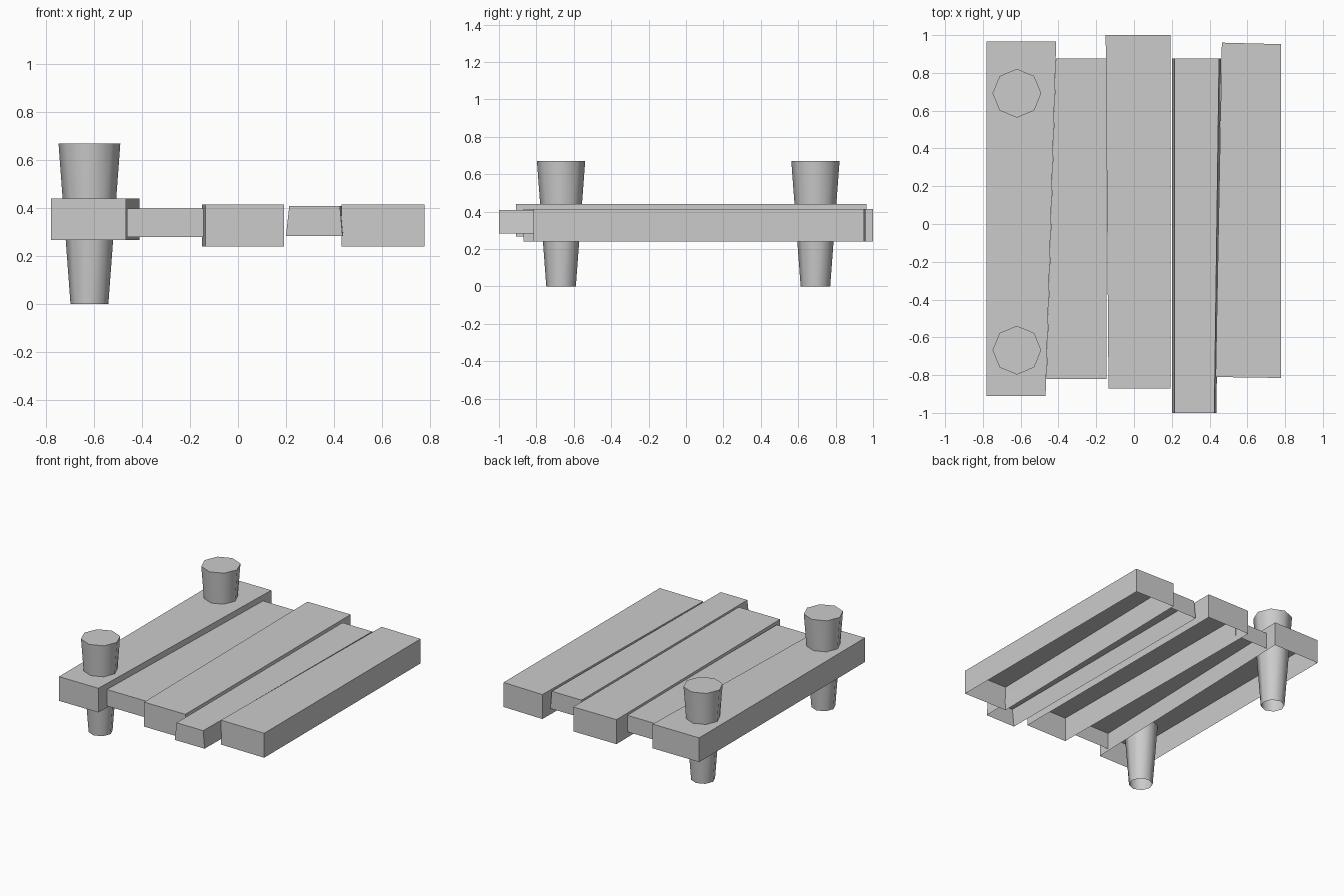
import bpy, bmesh, math

cube = bpy.data.objects.get("Cube")
if cube:
    bpy.data.objects.remove(cube)

wood = bpy.data.materials.new("plain_grey")
wood.use_nodes = True
grey = (0.6, 0.6, 0.6, 1)
wood.diffuse_color = grey
wood.node_tree.nodes["Principled BSDF"].inputs["Base Color"].default_value = grey


def make_shell(name, lower, upper, smooth=False):
    """Loft a lower outline to an upper one, capped on top and open below."""
    bm = bmesh.new()
    low = [bm.verts.new(p) for p in lower]
    top = [bm.verts.new(p) for p in upper]
    n = len(low)
    for i in range(n):
        j = (i + 1) % n
        bm.faces.new((low[i], low[j], top[j], top[i]))
    bm.faces.new(top)
    mesh = bpy.data.meshes.new(name)
    bm.to_mesh(mesh)
    bm.free()
    mesh.materials.append(wood)
    obj = bpy.data.objects.new(name, mesh)
    bpy.context.collection.objects.link(obj)
    if smooth:
        bpy.ops.object.select_all(action="DESELECT")
        obj.select_set(True)
        bpy.context.view_layer.objects.active = obj
        bpy.ops.object.shade_smooth_by_angle(angle=math.radians(50))


def make_plank(name, corners, z0, z1, lean_left=0, lean_right=0):
    """Corners run front left, front right, back right, back left as seen from the front."""
    leans = (lean_left, -lean_right, -lean_right, lean_left)
    make_shell(name, [(x, y, z0) for x, y in corners],
               [(x + d, y, z1) for (x, y), d in zip(corners, leans)])


# Uneven boards, side by side
make_plank("post_plank", [(-.78, -.91), (-.468, -.91), (-.412, .965), (-.78, .965)], .267, .44)
make_plank("thin_plank", [(-.464, -.82), (-.145, -.82), (-.145, .875), (-.414, .875)], .28, .398)
make_plank("middle_plank", [(-.135, -.87), (.192, -.87), (.192, 1), (-.15, 1)], .24, .415)
make_plank("narrow_plank", [(.2, -1), (.436, -1), (.461, .875), (.2, .875)], .284, .41, .014, .011)
make_plank("edge_plank", [(.432, -.81), (.778, -.815), (.778, .952), (.465, .96)], .24, .415)


# Tapered mooring posts through the first board
def ring(y, radius, z):
    return [(-.62 + radius * math.cos(i * math.pi / 4),
             y + radius * math.sin(i * math.pi / 4), z) for i in range(8)]


for name, y in (("front_post", -.668), ("back_post", .692)):
    make_shell(name, ring(y, .079, 0), ring(y, .129, .67), smooth=True)
